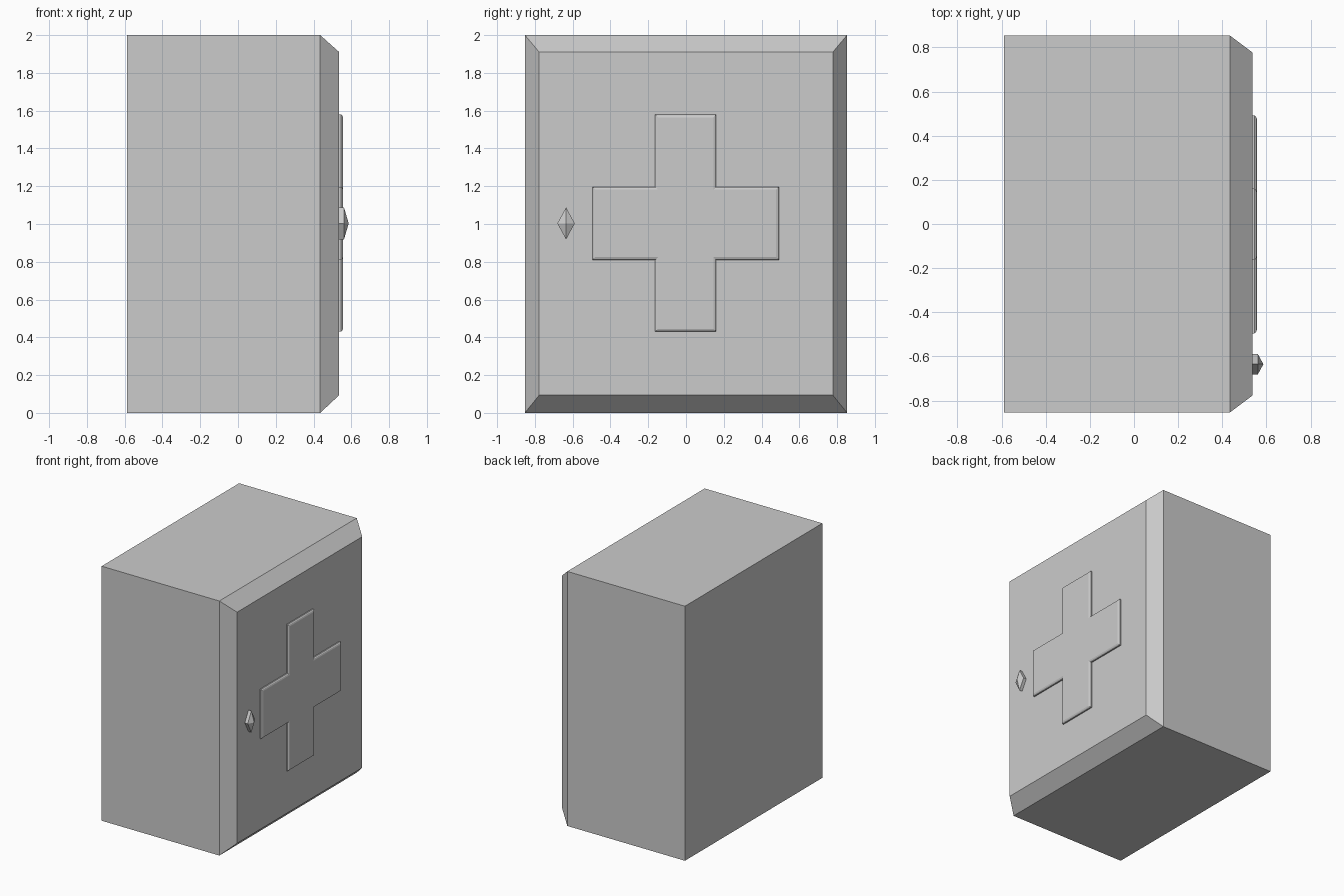
import bpy
import bmesh

if "Cube" in bpy.data.objects:
    bpy.data.objects.remove(bpy.data.objects["Cube"])


def loft(name, layers):
    """Stack (x, [(y, z), ...]) outlines along x and cap both ends."""
    bm = bmesh.new()
    rings = [[bm.verts.new((x, y, z)) for y, z in pts] for x, pts in layers]
    n = len(rings[0])
    for a, b in zip(rings, rings[1:]):
        for i in range(n):
            j = (i + 1) % n
            bm.faces.new((a[i], a[j], b[j], b[i]))
    bm.faces.new(rings[0][::-1])
    bm.faces.new(rings[-1])
    bmesh.ops.remove_doubles(bm, verts=bm.verts, dist=1e-5)
    bmesh.ops.recalc_face_normals(bm, faces=bm.faces)
    mesh = bpy.data.meshes.new(name)
    bm.to_mesh(mesh)
    bm.free()
    obj = bpy.data.objects.new(name, mesh)
    bpy.context.collection.objects.link(obj)
    return obj


def rect(hy, hz, cz=1.0):
    return [(-hy, cz - hz), (hy, cz - hz), (hy, cz + hz), (-hy, cz + hz)]


def cross(d):
    """Plus-shaped outline, shrunk inward by d."""
    y0, y1, y2, y3 = -0.495 + d, -0.163 + d, 0.16 - d, 0.492 - d
    z0, z1, z2, z3 = 0.43 + d, 0.81 + d, 1.197 - d, 1.58 - d
    return [(y1, z0), (y2, z0), (y2, z1), (y3, z1), (y3, z2), (y2, z2),
            (y2, z3), (y1, z3), (y1, z2), (y0, z2), (y0, z1), (y1, z1)]


def diamond(s):
    cy, cz, hy, hz = -0.635, 1.003, 0.046 * s, 0.085 * s
    return [(cy, cz - hz), (cy + hy, cz), (cy, cz + hz), (cy - hy, cz)]


# Cabinet box with chamfered door face
loft("cabinet_body", [(-0.588, rect(0.853, 1.0)),
                      (0.435, rect(0.853, 1.0)),
                      (0.536, rect(0.777, 0.908, 1.002))])

# Raised cross with softened rim
loft("raised_cross", [(0.534, cross(0)), (0.545, cross(0)),
                      (0.552, cross(0.005)), (0.556, cross(0.015))])

# Pointed diamond knob
loft("door_knob", [(0.534, diamond(1)), (0.561, diamond(1)),
                   (0.586, diamond(0))])
